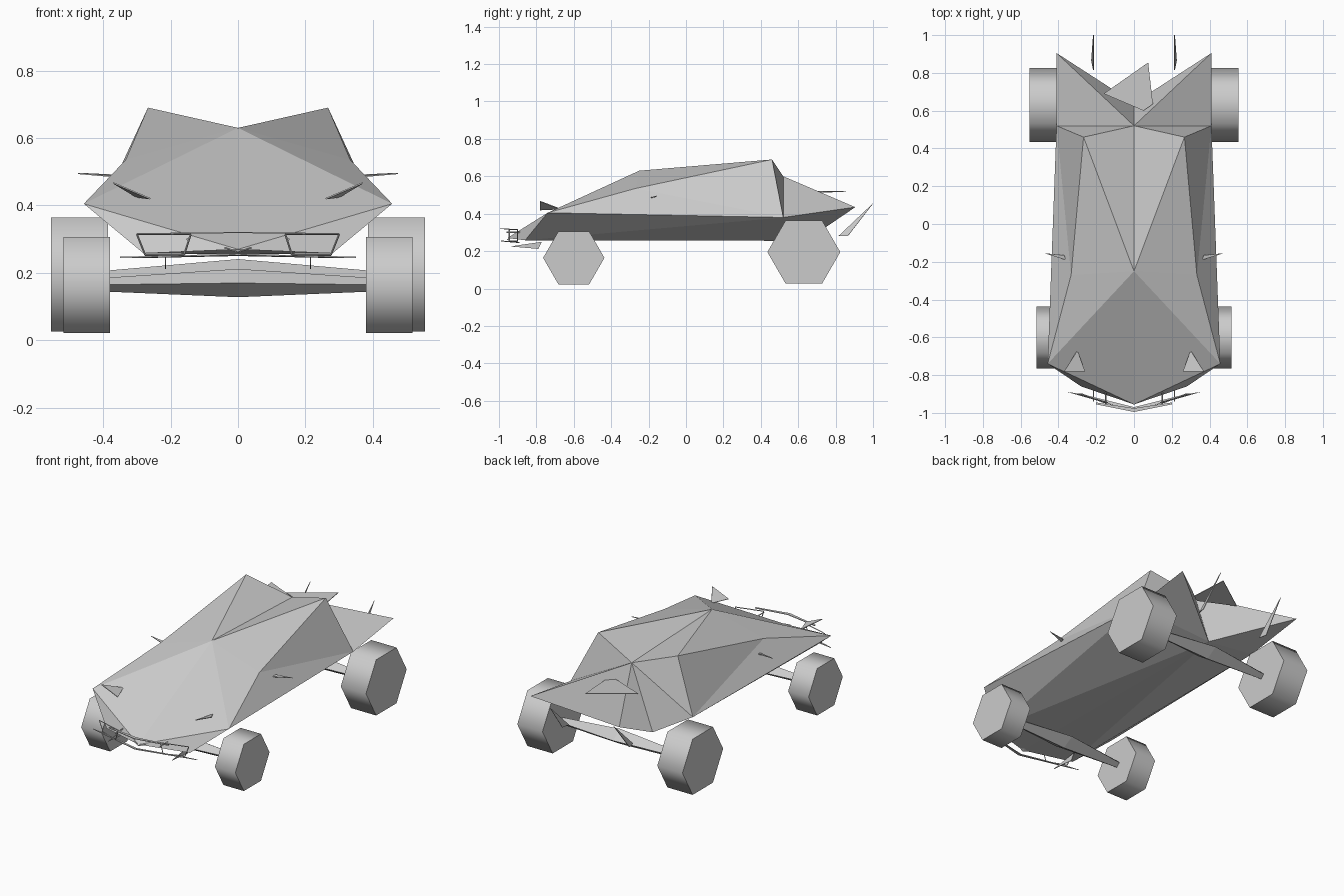
import bpy, bmesh, math
from mathutils import Vector

cube = bpy.data.objects.get("Cube")
if cube:
    bpy.data.objects.remove(cube, do_unlink=True)

grey = bpy.data.materials.new("plain grey")
grey.use_nodes = True
colour = (0.6, 0.6, 0.6, 1)
grey.diffuse_color = colour
grey.node_tree.nodes["Principled BSDF"].inputs["Base Color"].default_value = colour


def make_object(name, bm, mirror=False, thickness=0):
    """Turn a bmesh into a grey object, optionally thickened and mirrored in x."""
    bmesh.ops.recalc_face_normals(bm, faces=bm.faces)
    mesh = bpy.data.meshes.new(name)
    bm.to_mesh(mesh)
    bm.free()
    mesh.materials.append(grey)
    obj = bpy.data.objects.new(name, mesh)
    bpy.context.collection.objects.link(obj)
    if thickness:
        solid = obj.modifiers.new("thickness", 'SOLIDIFY')
        solid.thickness = thickness
        solid.offset = 0
    if mirror:
        obj.modifiers.new("mirror", 'MIRROR').use_clip = True
    return obj


def plate(name, points, mirror=True, thickness=0.004):
    """A thin flat panel through the given corner points."""
    bm = bmesh.new()
    bm.faces.new([bm.verts.new(p) for p in points])
    return make_object(name, bm, mirror, thickness)


# Faceted body: named corners of the left half, joined by triangles
corners = {
    "apex": (0, -.25, .63), "front": (.457, -.74, .405), "waist": (.333, -.27, .535),
    "roof": (.267, .46, .69), "centre": (0, .52, .6), "sill": (.41, .52, .38),
    "tail": (.41, .905, .435), "notch": (0, .64, .255), "nose": (0, -.955, .27),
    "chin": (.28, -.86, .258),
}
panels = """apex front nose/apex waist front/apex roof waist/apex centre roof
centre sill roof/front waist sill/waist roof sill/centre sill tail
centre tail notch/tail sill notch/nose front chin/front sill chin
chin sill notch/nose chin notch""".replace("\n", "/").split("/")
bm = bmesh.new()
points = {key: bm.verts.new(co) for key, co in corners.items()}
for panel in panels:
    bm.faces.new([points[key] for key in panel.split()])
make_object("body", bm, mirror=True)


# Six-sided wheels with softly shaded treads and flat caps
def wheel(name, y, radius, inner, outer):
    bpy.ops.mesh.primitive_cylinder_add(
        vertices=6, radius=radius, depth=outer - inner,
        location=((inner + outer) / 2, y, radius), rotation=(0, math.pi / 2, 0))
    obj = bpy.context.object
    obj.name = name
    obj.data.materials.append(grey)
    bpy.ops.object.transform_apply(location=True, rotation=True, scale=True)
    bpy.ops.object.shade_smooth_by_angle(angle=math.radians(70))
    return obj


for side, label in ((1, "left"), (-1, "right")):
    for end, y, radius, inner, outer in (("front", -.6, .164, .38, .517),
                                         ("rear", .63, .195, .385, .554)):
        a, b = sorted((side * inner, side * outer))
        wheel(f"{end}_wheel_{label}", y, radius, a, b)


# Axles: diamond beams, thick in the middle and tapering to the wheels
def axle(name, y, low, high, end_z, reach):
    bm = bmesh.new()
    mid = (low + high) / 2
    half = (high - low) / 2
    rings = []
    for x, z, wide, tall in ((0, mid, .07, half), (reach, end_z, .02, .02)):
        rings.append([bm.verts.new((x, y + dy * wide, z + dz * tall))
                      for dy, dz in ((1, 0), (0, 1), (-1, 0), (0, -1))])
    for i in range(4):
        j = (i + 1) % 4
        bm.faces.new((rings[0][i], rings[0][j], rings[1][j], rings[1][i]))
    bm.faces.new(rings[1])
    make_object(name, bm, mirror=True)


axle("front_axle", -.6, .128, .212, .165, .4)
axle("rear_axle", .63, .15, .241, .185, .41)

# Rear details: off-centre deck plate and two raked spikes
plate("deck_plate", [(-.16, .69, .52), (.05, .6, .515), (.1, .635, .51), (.075, .855, .52)],
      mirror=False)
plate("rear_spike", [(.215, .815, .28), (.225, .865, .28), (.215, 1, .455)])

# Side and bonnet fins
plate("side_fin", [(.475, -.155, .495), (.36, -.19, .485), (.37, -.165, .49)])
plate("bonnet_fin", [(.37, -.78, .467), (.26, -.78, .42), (.3, -.67, .425)])

# Front bumper: swept blades, lamp frames and short struts
plate("upper_blade", [(0, -.995, .32), (.2, -.955, .318), (.2, -.945, .318), (0, -.975, .32)])
plate("lower_blade", [(0, -.99, .255), (.35, -.89, .246), (.28, -.9, .246), (0, -.97, .252)])
plate("under_fin", [(.215, -.94, .225), (.215, -.77, .25), (.215, -.79, .212)])
plate("chin_wedge", [(0, -.955, .262), (.04, -.94, .274), (0, -.93, .274)])


def strut(name, start, end, width=.004):
    """A slim square bar between two points."""
    start, end = Vector(start), Vector(end)
    bm = bmesh.new()
    bmesh.ops.create_cone(bm, segments=4, radius1=width, radius2=width,
                          depth=(end - start).length, cap_ends=True)
    turn = (end - start).to_track_quat('Z', 'Y').to_matrix().to_4x4()
    bmesh.ops.transform(bm, matrix=turn, verts=bm.verts)
    bmesh.ops.translate(bm, vec=(start + end) / 2, verts=bm.verts)
    make_object(name, bm, mirror=False).modifiers.new("mirror", 'MIRROR')


frame = [(.3, -.9, .315), (.14, -.945, .315), (.16, -.945, .253), (.275, -.9, .253)]
for i, corner in enumerate(frame):
    strut(f"lamp_frame_{i}", corner, frame[(i + 1) % len(frame)], .003)
strut("bumper_strut", (.15, -.96, .3), (.15, -.88, .3))
